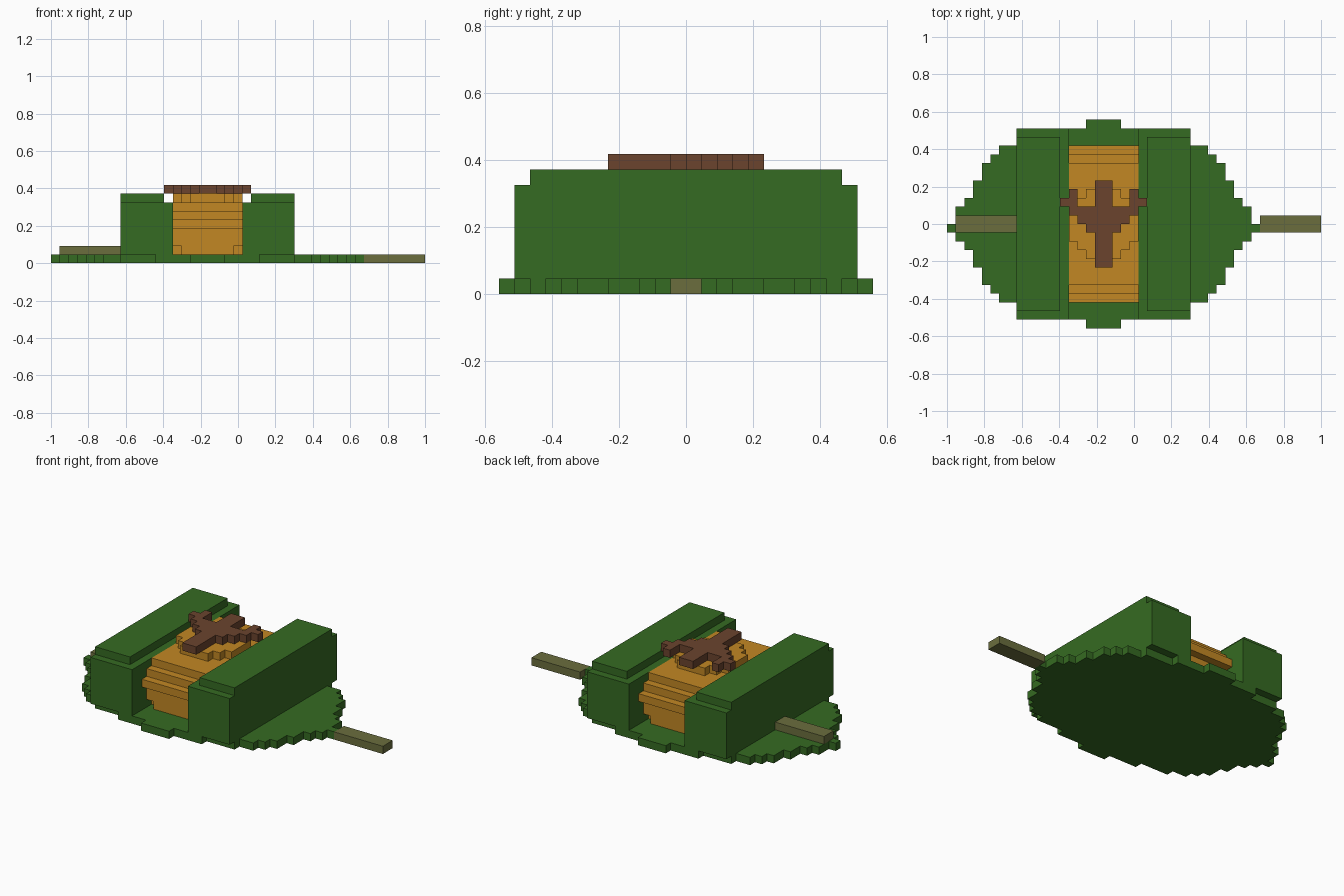
import bpy, bmesh

if "Cube" in bpy.data.objects:
    bpy.data.objects.remove(bpy.data.objects["Cube"])

U = 2 / 43            # size of one block
CX, CY = 21.5, 12     # block coordinates of the origin
MID = 18              # mirror axis of the body, in blocks


def material(name, rgb):
    m = bpy.data.materials.new(name)
    m.diffuse_color = (*rgb, 1)
    m.use_nodes = True
    m.node_tree.nodes["Principled BSDF"].inputs["Base Color"].default_value = m.diffuse_color
    return m


GREEN = material("leaf green", (0.036, 0.145, 0.016))
ORANGE = material("amber orange", (0.54, 0.245, 0.017))
BROWN = material("bark brown", (0.145, 0.057, 0.027))
OLIVE = material("stem olive", (0.145, 0.155, 0.048))


def prism(name, outline, lo, hi, mat, axis="z"):
    """Extrude a block-grid outline: (x, y) along z, or (y, z) along x."""
    def place(p, h):
        x, y, z = (p[0], p[1], h) if axis == "z" else (h, p[0], p[1])
        return ((x - CX) * U, (y - CY) * U, z * U)
    bm = bmesh.new()
    low = [bm.verts.new(place(p, lo)) for p in outline]
    high = [bm.verts.new(place(p, hi)) for p in outline]
    n = len(outline)
    bm.faces.new(low[::-1])
    bm.faces.new(high)
    for i in range(n):
        k = (i + 1) % n
        bm.faces.new((low[i], low[k], high[k], high[i]))
    bmesh.ops.recalc_face_normals(bm, faces=bm.faces)
    me = bpy.data.meshes.new(name)
    bm.to_mesh(me)
    bm.free()
    me.materials.append(mat)
    ob = bpy.data.objects.new(name, me)
    bpy.context.collection.objects.link(ob)
    return ob


def box(name, x0, x1, y0, y1, z0, z1, mat):
    return prism(name, [(x0, y0), (x1, y0), (x1, y1), (x0, y1)], z0, z1, mat)


def stepped(lefts, start, mid):
    """Mirrored staircase outline from the left edge of each row."""
    half = []
    for j, left in enumerate(lefts):
        if half and half[-1][0] == left:
            half[-1] = (left, start + j + 1)
        else:
            half += [(left, start + j), (left, start + j + 1)]
    return half + [(2 * mid - x, y) for x, y in reversed(half)]


# Flat leaf-shaped base
prism("base", stepped([16, 12, 8, 6, 5, 4, 4, 3, 3, 2, 1, 0, 1, 1, 2, 3, 3,
                       4, 4, 5, 6, 8, 12, 16], 0, MID), 0, 1, GREEN)

# Two side walls with a narrower cap layer
for side, wall, cap in (("left", (8, 14), (8, 13)), ("right", (22, 28), (23, 28))):
    box(side + "_wall", *wall, 1, 23, 1, 7, GREEN)
    box(side + "_wall_cap", *cap, 2, 22, 7, 8, GREEN)

# Rounded barrel between the walls, a stepped profile along x
half = [(5, 1), (5, 2), (4, 2), (4, 4), (3, 4), (3, 5), (4, 5), (4, 6), (5, 6), (5, 7)]
prism("barrel", half + [(2 * CY - y, z) for y, z in reversed(half)], 14, 22, ORANGE, "x")
box("barrel_foot", 15, 21, 4, 20, 1, 2, ORANGE)
prism("barrel_crown", stepped([16, 15, 14, 14, 14, 14, 15, 16], 8, MID), 7, 8, ORANGE)

# Branching emblem on top
branch = [(17, 7), (17, 11), (16, 11), (16, 12), (15, 12), (15, 13), (14, 13),
          (14, 14), (13, 14), (13, 15), (14, 15), (14, 16), (15, 16), (15, 14),
          (17, 14), (17, 17)]
prism("top_branch", branch + [(2 * MID - x, y) for x, y in reversed(branch)], 8, 9, BROWN)

# Stems at both ends
box("left_stem", 1, 8, 11, 13, 1, 2, OLIVE)
box("right_stem", 36, 43, 11, 13, 0, 1, OLIVE)
